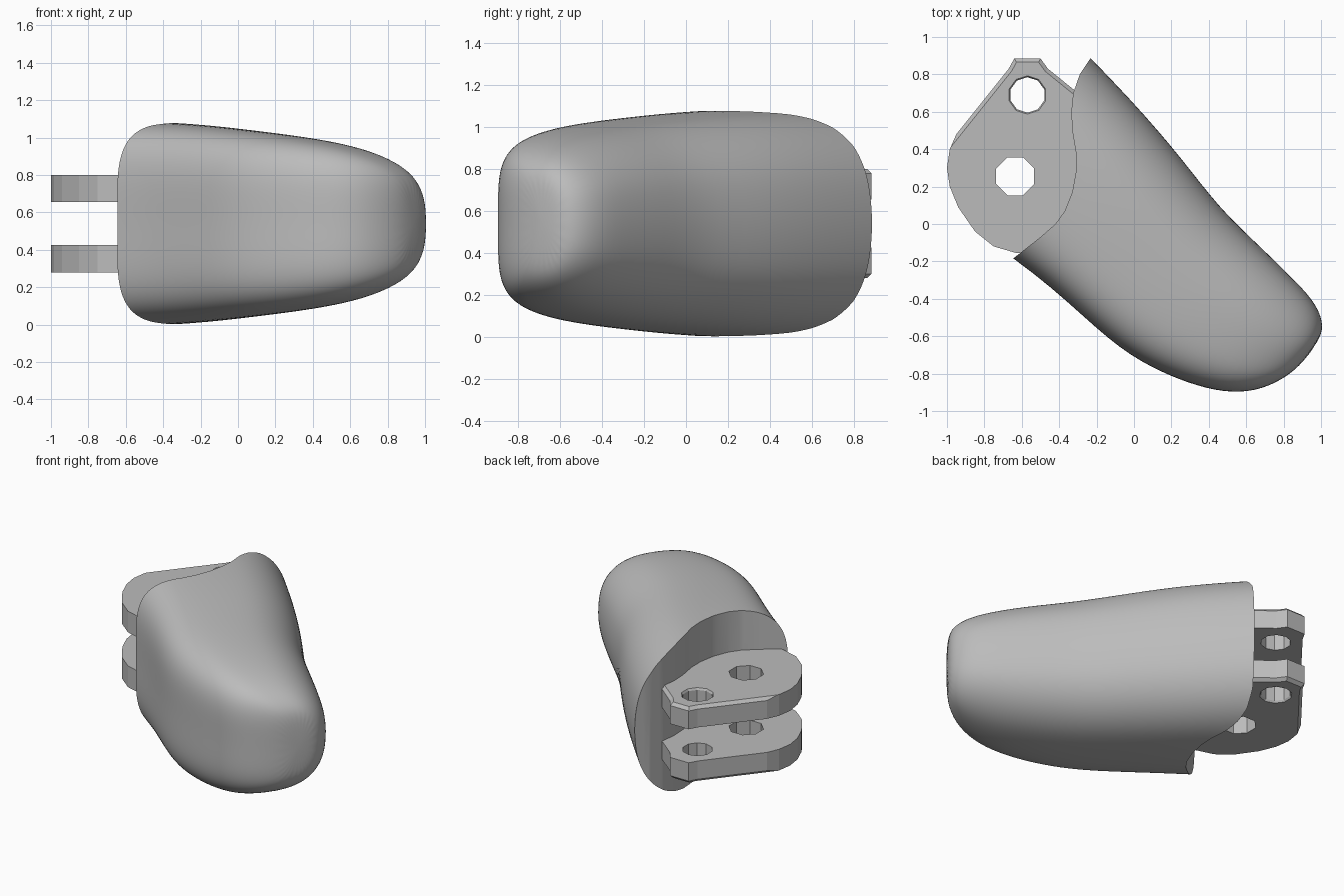
import bpy, bmesh, math
from mathutils import Vector

if "Cube" in bpy.data.objects:
    bpy.data.objects.remove(bpy.data.objects["Cube"], do_unlink=True)

MID = 0.54  # height of the symmetry plane

grey = bpy.data.materials.new("plain grey")
grey.use_nodes = True
colour = (0.5, 0.5, 0.5, 1)
grey.diffuse_color = colour
grey.node_tree.nodes["Principled BSDF"].inputs["Base Color"].default_value = colour


def to_object(name, bm):
    bmesh.ops.recalc_face_normals(bm, faces=bm.faces[:])
    mesh = bpy.data.meshes.new(name)
    bm.to_mesh(mesh)
    bm.free()
    obj = bpy.data.objects.new(name, mesh)
    bpy.context.collection.objects.link(obj)
    mesh.materials.append(grey)
    return obj


def activate(obj):
    bpy.ops.object.select_all(action='DESELECT')
    obj.select_set(True)
    bpy.context.view_layer.objects.active = obj


def prism(outline, z0, z1):
    bm = bmesh.new()
    base = bm.faces.new([bm.verts.new((x, y, z0)) for x, y in outline])
    top = bmesh.ops.extrude_face_region(bm, geom=[base])["geom"]
    bmesh.ops.translate(bm, vec=(0, 0, z1 - z0),
                        verts=[v for v in top if isinstance(v, bmesh.types.BMVert)])
    return bm


def cut(obj, cutter):
    cutter.hide_render = True
    activate(obj)
    mod = obj.modifiers.new("cut", 'BOOLEAN')
    mod.operation = 'DIFFERENCE'
    mod.solver = 'EXACT'
    mod.object = cutter
    bpy.ops.object.modifier_apply(modifier=mod.name)
    bpy.data.objects.remove(cutter, do_unlink=True)


def signed_power(v, p):
    return math.copysign(abs(v) ** p, v)


# Rounded shell: left edge, right edge, half height and roundness of each cross-section
sections = [
    ((-1.2, .22), (-.92, 1.60), .56, .58),
    ((-.80, -.07), (-.42, 1.09), .555, .58),
    ((-.45, -.32), (0, .66), .54, .6),
    ((-.12, -.635), (.26, .355), .505, .65),
    ((.09, -.765), (.455, .095), .48, .7),
    ((.29, -.85), (.66, -.10), .45, .75),
    ((.48, -.90), (.83, -.265), .41, .82),
    ((.65, -.895), (.965, -.405), .35, .88),
    ((.80, -.83), (1.015, -.52), .275, .88),
    ((.90, -.745), (1.0, -.61), .18, .88),
]
SIDES = 28
bm = bmesh.new()
rings = []
for left, right, height, power in sections:
    left, right = Vector(left), Vector(right)
    centre, half = (left + right) / 2, (right - left) / 2
    ring = []
    for i in range(SIDES):
        a = 2 * math.pi * i / SIDES
        p = power if math.cos(a) > 0 else .7
        c, s = signed_power(math.cos(a), p), signed_power(math.sin(a), .7)
        point = centre + half * (c - .2 * s * s)
        ring.append(bm.verts.new((point.x, point.y, MID + height * s)))
    rings.append(ring)
for a, b in zip(rings, rings[1:]):
    for i in range(SIDES):
        j = (i + 1) % SIDES
        bm.faces.new((a[i], a[j], b[j], b[i]))
bm.faces.new(rings[0])
bm.faces.new(rings[-1])
shell = to_object("rounded_shell", bm)
activate(shell)
sub = shell.modifiers.new("smooth", 'SUBSURF')
sub.levels = 2
bpy.ops.object.modifier_apply(modifier=sub.name)

# Hollowed joint end of the shell
hollow = [(-.78, -.29), (-.64, -.18), (-.50, -.07), (-.42, 0), (-.37, .07), (-.33, .17),
          (-.31, .28), (-.31, .38), (-.33, .50), (-.335, .60), (-.325, .70),
          (-.29, .80), (-.23, .89), (-.13, 1.04), (-.5, 2), (-2, 2), (-2, -.29)]
cut(shell, to_object("hollow_cutter", prism(hollow, -.5, 1.6)))
activate(shell)
bpy.ops.object.shade_smooth_by_angle(angle=math.radians(35))

# Hinge lugs: a mirrored pair, chamfered on their outer sides
outline = [(-.25, .66), (-.46, .83), (-.50, .885), (-.64, .885), (-.67, .83), (-.95, .48),
           (-.985, .40), (-1, .30), (-.985, .20), (-.94, .09), (-.85, -.04),
           (-.75, -.12), (-.63, -.155), (-.52, -.15), (-.38, -.1), (-.22, .2)]
for name, side in (("upper_lug", 1), ("lower_lug", -1)):
    inner, outer = MID + side * .115, MID + side * .26
    bm = prism(outline, inner, outer)
    rim = [e for e in bm.edges
           if all(abs(v.co.z - outer) < .001 and v.co.y > .45 for v in e.verts)]
    bmesh.ops.bevel(bm, geom=rim, offset=.02, segments=1, affect='EDGES')
    lug = to_object(name, bm)
    for x, y, radius, sides in ((-.57, .69, .095, 10), (-.635, .255, .11, 8)):
        ring = [(x + radius * math.cos(2 * math.pi * (k + .5) / sides),
                 y + radius * math.sin(2 * math.pi * (k + .5) / sides))
                for k in range(sides)]
        cut(lug, to_object("pin_cutter", prism(ring, MID - .5, MID + .5)))
    # Countersink around the end pin hole
    bm = bmesh.new()
    bmesh.ops.create_cone(bm, cap_ends=True, segments=10,
                          radius1=.085 if side > 0 else .12,
                          radius2=.12 if side > 0 else .085, depth=.06)
    bmesh.ops.translate(bm, vec=(-.57, .69, outer), verts=bm.verts[:])
    cut(lug, to_object("countersink_cutter", bm))
